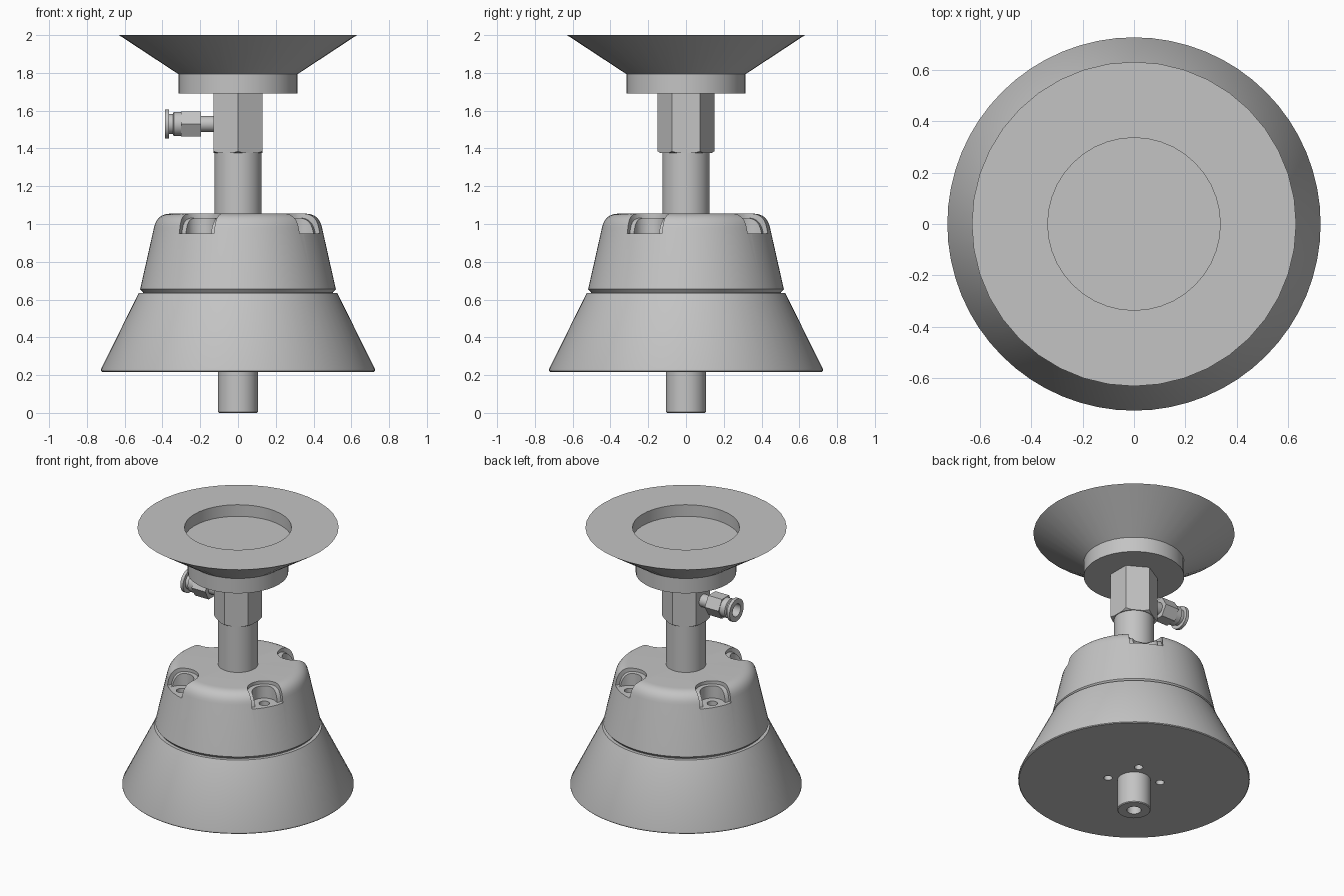
import bpy, bmesh
from math import pi, cos, sin, radians
from mathutils import Matrix

default = bpy.data.objects.get("Cube")
if default:
    bpy.data.objects.remove(default, do_unlink=True)

GREY = (0.55, 0.55, 0.55, 1)
metal = bpy.data.materials.new("plain grey")
metal.use_nodes = True
metal.diffuse_color = GREY
metal.node_tree.nodes["Principled BSDF"].inputs["Base Color"].default_value = GREY


def finish(name, bm):
    """Turn a bmesh into a named object."""
    bmesh.ops.remove_doubles(bm, verts=bm.verts, dist=1e-5)
    bmesh.ops.recalc_face_normals(bm, faces=bm.faces)
    mesh = bpy.data.meshes.new(name)
    bm.to_mesh(mesh)
    bm.free()
    mesh.materials.append(metal)
    obj = bpy.data.objects.new(name, mesh)
    bpy.context.collection.objects.link(obj)
    return obj


def lathe(name, profile, sides=48, phase=0.0, matrix=Matrix()):
    """Revolve a list of (radius, height) points about z."""
    bm = bmesh.new()
    rings = []
    for r, z in profile:
        if r == 0:
            rings.append([bm.verts.new((0, 0, z))] * sides)
        else:
            angles = [phase + 2 * pi * i / sides for i in range(sides)]
            rings.append([bm.verts.new((r * cos(a), r * sin(a), z)) for a in angles])
    for low, high in zip(rings, rings[1:]):
        for i in range(sides):
            j = (i + 1) % sides
            corners = list(dict.fromkeys((low[i], low[j], high[j], high[i])))
            if len(corners) > 2:
                bm.faces.new(corners)
    bm.transform(matrix)
    return finish(name, bm)


def rod(name, r, z0, z1, sides=48, phase=0.0, matrix=Matrix()):
    return lathe(name, [(0, z0), (r, z0), (r, z1), (0, z1)], sides, phase, matrix)


def four_prisms(name, outline, z0, z1):
    """Four upright prisms, a quarter turn apart."""
    bm = bmesh.new()
    for k in range(4):
        turn = Matrix.Rotation(radians(-30 + 90 * k), 4, 'Z')
        low = [bm.verts.new(turn @ Matrix.Translation((x, y, z0)).translation) for x, y in outline]
        high = [bm.verts.new(turn @ Matrix.Translation((x, y, z1)).translation) for x, y in outline]
        bm.faces.new(low)
        bm.faces.new(high)
        for i in range(len(low)):
            j = (i + 1) % len(low)
            bm.faces.new((low[i], low[j], high[j], high[i]))
    return finish(name, bm)


def slot(r, centre=0.39, steps=16):
    """U outline, rounded towards the axis and open outwards."""
    arc = [pi / 2 + pi * i / steps for i in range(steps + 1)]
    return [(centre + r * cos(a), r * sin(a)) for a in arc] + [(0.7, -r), (0.7, r)]


def circle(r, centre, steps=20):
    return [(centre + r * cos(2 * pi * i / steps), r * sin(2 * pi * i / steps)) for i in range(steps)]


def boolean(obj, tool, operation='DIFFERENCE', keep=False):
    mod = obj.modifiers.new("cut", 'BOOLEAN')
    mod.operation, mod.solver, mod.object = operation, 'EXACT', tool
    bpy.ops.object.select_all(action='DESELECT')
    bpy.context.view_layer.objects.active = obj
    obj.select_set(True)
    bpy.ops.object.modifier_apply(modifier=mod.name)
    if not keep:
        bpy.data.objects.remove(tool, do_unlink=True)


def cap_profile(inset):
    """Tapered cap with a rounded shoulder, shrunk by the inset."""
    points = [(0, 0.62), (0.503 - inset, 0.62), (0.503 - inset, 0.638), (0.518 - inset, 0.655)]
    a, b, c = (0.445, 0.98), (0.43, 1.055), (0.355, 1.055)
    for i in range(9):
        t = i / 8
        r, z = [(1 - t) ** 2 * p + 2 * t * (1 - t) * q + t * t * s for p, q, s in zip(a, b, c)]
        points.append((r - inset, z - inset))
    return points + [(0, 1.055 - inset)]


# Flared base with four small holes underneath
base = lathe("base_skirt", [(0, 0.217), (0.72, 0.217), (0.725, 0.222), (0.725, 0.232),
                            (0.525, 0.636), (0, 0.636)], 64)
boolean(base, four_prisms("base_hole_cutter", circle(0.027, 0.165), 0.2, 0.32))

# Cap with four stepped screw pockets
cap = lathe("cap", cap_profile(0), 64)
wide = four_prisms("step_cutter", slot(0.106), 0.95, 1.2)
boolean(wide, lathe("core_cutter", cap_profile(0.022), 64))
boolean(cap, wide)
boolean(cap, four_prisms("pocket_cutter", slot(0.077), 0.949, 1.2))
boolean(cap, four_prisms("screw_hole_cutter", circle(0.033, 0.39), 0.85, 1.0))

# Hollow peg below and stem above
peg = lathe("bottom_peg", [(0, 0.15), (0.045, 0.15), (0.045, 0), (0.1, 0), (0.105, 0.005),
                           (0.105, 0.23), (0, 0.23)])
stem = rod("stem", 0.125, 1.04, 1.4)

# Hexagonal block with its lower corners chamfered
block = rod("hex_block", 0.15, 1.375, 1.7, 6, pi / 6)
boolean(block, lathe("chamfer_tool", [(0, 1.37), (0.128, 1.37), (0.16, 1.392), (0.16, 1.75), (0, 1.75)]),
        'INTERSECT')

# Cup on top: disc, flare and round recess
cup = lathe("top_cup", [(0, 1.69), (0.315, 1.69), (0.315, 1.793), (0.63, 2), (0.335, 2),
                        (0.335, 1.92), (0, 1.92)], 40)

# Side hose fitting pointing along -x
sideways = Matrix.Translation((0, 0, 1.53)) @ Matrix.Rotation(-pi / 2, 4, 'Y')
fitting = lathe("hose_fitting", [(0, 0.1), (0.042, 0.1), (0.042, 0.29), (0.064, 0.29), (0.064, 0.34),
                                 (0.053, 0.345), (0.053, 0.366), (0.077, 0.366), (0.077, 0.387),
                                 (0.043, 0.387), (0.043, 0.31), (0, 0.31)], 32, 0, sideways)
nut = rod("fitting_nut", 0.077, 0.197, 0.302, 6, pi / 6, sideways)

# Smooth the round surfaces, keep hard edges crisp
bpy.ops.object.select_all(action='DESELECT')
for part in (base, cap, peg, stem, block, cup, fitting, nut):
    part.select_set(True)
bpy.context.view_layer.objects.active = base
bpy.ops.object.shade_smooth_by_angle(angle=radians(30))
